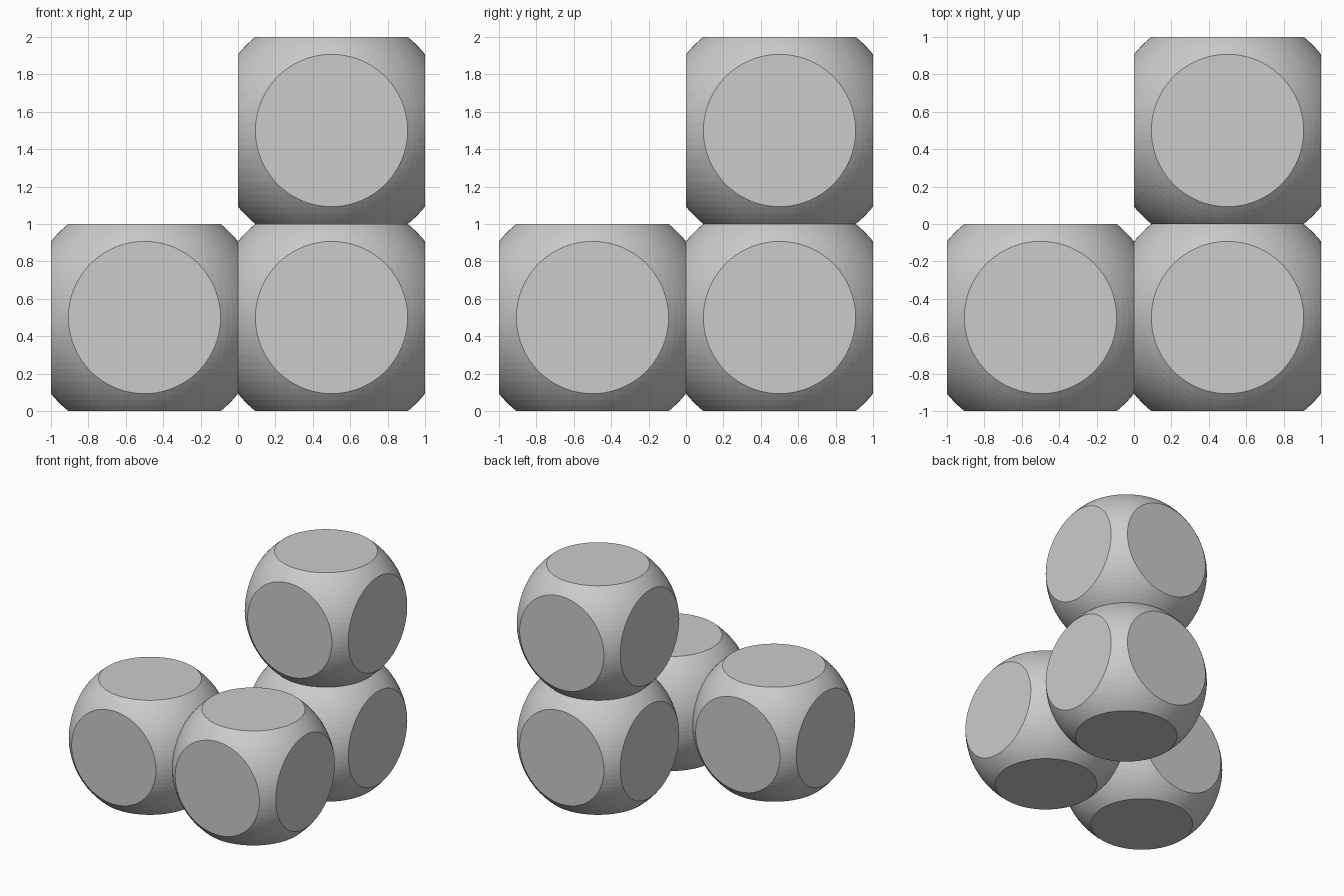
import bpy, bmesh
from mathutils import Vector

if "Cube" in bpy.data.objects:
    bpy.data.objects.remove(bpy.data.objects["Cube"])

CELLS = [(-0.5, -0.5, 0.5), (0.5, -0.5, 0.5), (0.5, 0.5, 0.5), (0.5, 0.5, 1.5)]
AXES = [Vector(v) for v in ((1, 0, 0), (-1, 0, 0), (0, 1, 0),
                            (0, -1, 0), (0, 0, 1), (0, 0, -1))]
RADIUS = 0.645


def truncated_sphere(centre, neighbours):
    """Ball cut flat by a unit cube; left open where it meets a neighbour."""
    bm = bmesh.new()
    bmesh.ops.create_uvsphere(bm, u_segments=100, v_segments=50, radius=RADIUS)
    for n in AXES:
        cut = bmesh.ops.bisect_plane(
            bm, geom=bm.verts[:] + bm.edges[:] + bm.faces[:], dist=1e-6,
            plane_co=n * 0.5, plane_no=n, clear_outer=True)
        joined = any((centre + n - c).length < 0.01 for c in neighbours)
        if not joined:
            rim = [e for e in cut["geom_cut"] if isinstance(e, bmesh.types.BMEdge)]
            bmesh.ops.contextual_create(bm, geom=rim)
    bmesh.ops.translate(bm, vec=centre, verts=bm.verts[:])
    return bm


# Four rounded cubes joined at their round contact faces
centres = [Vector(c) for c in CELLS]
body = bmesh.new()
for c in centres:
    part = truncated_sphere(c, centres)
    tmp = bpy.data.meshes.new("tmp")
    part.to_mesh(tmp)
    part.free()
    body.from_mesh(tmp)
    bpy.data.meshes.remove(tmp)

bmesh.ops.remove_doubles(body, verts=body.verts[:], dist=0.0005)
bmesh.ops.recalc_face_normals(body, faces=body.faces[:])

mesh = bpy.data.meshes.new("rounded_cube_piece")
body.to_mesh(mesh)
body.free()
bpy.context.collection.objects.link(bpy.data.objects.new("rounded_cube_piece", mesh))
